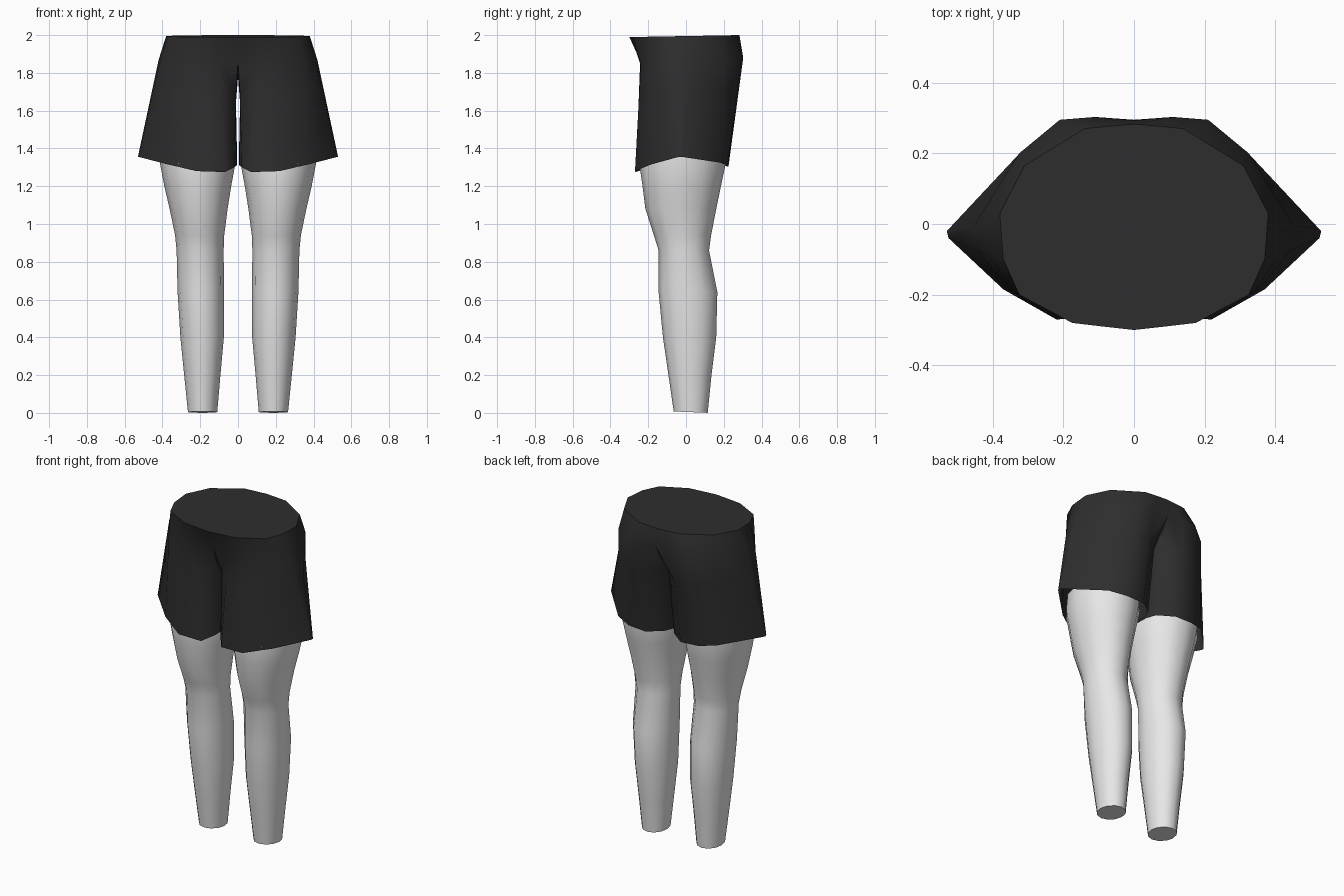
import bpy, bmesh, math
from mathutils import Vector

if "Cube" in bpy.data.objects:
    bpy.data.objects.remove(bpy.data.objects["Cube"])


def material(name, rgb):
    m = bpy.data.materials.new(name)
    m.diffuse_color = (*rgb, 1)
    m.use_nodes = True
    m.node_tree.nodes["Principled BSDF"].inputs["Base Color"].default_value = m.diffuse_color
    return m


def bridge(bm, low, high, closed):
    n = len(low)
    for i in range(n if closed else n - 1):
        j = (i + 1) % n
        bm.faces.new((low[i], low[j], high[j], high[i]))


def finish(bm, name, mat, angle):
    me = bpy.data.meshes.new(name)
    bm.to_mesh(me)
    bm.free()
    ob = bpy.data.objects.new(name, me)
    bpy.context.collection.objects.link(ob)
    me.materials.append(mat)
    mirror = ob.modifiers.new("mirror", 'MIRROR')
    mirror.use_clip = True
    bpy.ops.object.select_all(action='DESELECT')
    ob.select_set(True)
    bpy.context.view_layer.objects.active = ob
    bpy.ops.object.modifier_apply(modifier="mirror")
    bpy.ops.object.shade_smooth_by_angle(angle=math.radians(angle))
    return ob


black = material("black cloth", (0.027, 0.027, 0.027))
grey = material("light grey", (0.8, 0.8, 0.8))

# Shorts: half outlines running from centre front, round the side, to centre back
waist = [(0, -.30), (.09, -.29), (.175, -.28), (.325, -.20), (.37, -.10),
         (.38, .03), (.31, .165), (.14, .27), (.07, .277), (0, .283)]
hip = [(0, -.24, 1.86), (.10, -.243, 1.85), (.20, -.24, 1.84), (.345, -.185, 1.86),
       (.41, -.09, 1.87), (.42, .0, 1.87), (.325, .20, 1.88), (.21, .295, 1.88),
       (.11, .303, 1.88), (0, .295, 1.89)]
crotch = [(0, .16, 1.79), (0, 0, 1.78), (0, -.13, 1.79)]
hem = [(.02, -.20, 1.30), (.07, -.265, 1.275), (.22, -.27, 1.28), (.37, -.185, 1.315),
       (.525, -.04, 1.355), (.53, -.02, 1.355), (.34, .18, 1.325), (.24, .22, 1.31),
       (.12, .225, 1.305), (.03, .16, 1.31),
       (.008, .10, 1.31), (.004, 0, 1.31), (.008, -.10, 1.31)]

bm = bmesh.new()
waist_v = [bm.verts.new((x, y, 1.995 + y * .018)) for x, y in waist]
hip_v = [bm.verts.new(p) for p in hip]
crotch_v = [bm.verts.new(p) for p in crotch]
bm.faces.new(waist_v)
bridge(bm, hip_v, waist_v, False)

# Trouser leg: hip outline plus crotch line becomes a closed tube
upper = hip_v + crotch_v
middle = []
for i, (a, b) in enumerate(zip(hip + crotch, hem)):
    p = Vector(a).lerp(Vector(b), .3)
    p.x = max(p.x, .011)
    if i in (0, 9):
        p.y = -.18 if i == 0 else .19
    middle.append(bm.verts.new(p))
hem_v = [bm.verts.new(p) for p in hem]
bridge(bm, middle, upper, True)
bridge(bm, hem_v, middle, True)
finish(bm, "shorts", black, 50)

# Legs: rings of z, inner x, outer x, front y, back y
rings = [(0.005, .11, .265, -.065, .115), (.20, .093, .285, -.093, .135),
         (.40, .075, .305, -.122, .16), (.64, .074, .32, -.145, .166),
         (.86, .076, .325, -.145, .122), (.94, .073, .333, -.17, .133),
         (1.08, .055, .362, -.215, .16), (1.20, .036, .39, -.23, .185),
         (1.32, .014, .413, -.248, .21), (1.42, .02, .41, -.235, .21)]
SIDES = 12
bm = bmesh.new()
previous = None
for z, x0, x1, y0, y1 in rings:
    ring = []
    for k in range(SIDES):
        a = 2 * math.pi * k / SIDES
        ring.append(bm.verts.new(((x0 + x1) / 2 + (x1 - x0) / 2 * math.cos(a),
                                  (y0 + y1) / 2 + (y1 - y0) / 2 * math.sin(a), z)))
    if previous:
        bridge(bm, previous, ring, True)
    else:
        bm.faces.new(ring[::-1])
        for v in ring:
            v.co.z = max(0, .004 - .04 * (v.co.y - .025))
    previous = ring
bm.faces.new(previous)
finish(bm, "legs", grey, 50)
